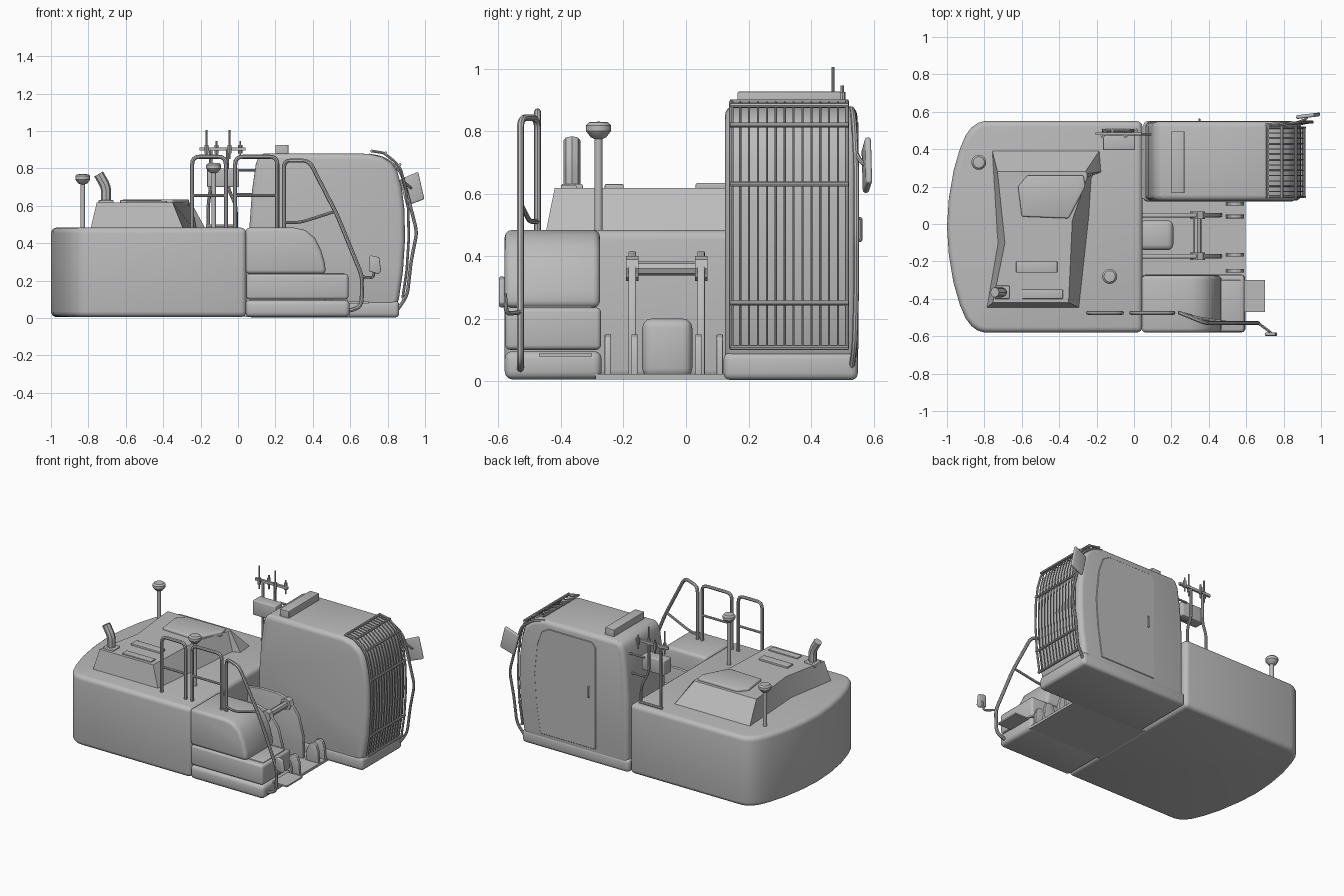
import bpy, bmesh, math
from mathutils import Vector

cube = bpy.data.objects.get("Cube")
if cube:
    bpy.data.objects.remove(cube, do_unlink=True)

GREY = (0.5, 0.5, 0.5, 1)
mat = bpy.data.materials.new("plain_grey")
mat.use_nodes = True
mat.diffuse_color = GREY
mat.node_tree.nodes["Principled BSDF"].inputs["Base Color"].default_value = GREY


def add_mesh(name, mesh):
    mesh.materials.clear()
    mesh.materials.append(mat)
    mesh.shade_smooth()
    mesh.set_sharp_from_angle(angle=math.radians(32))
    ob = bpy.data.objects.new(name, mesh)
    bpy.context.collection.objects.link(ob)
    return ob


def finish(name, bm, bevel=0, segments=3):
    bmesh.ops.recalc_face_normals(bm, faces=bm.faces)
    if bevel:
        edges = [e for e in bm.edges if e.calc_face_angle(0) > math.radians(35)]
        bmesh.ops.bevel(bm, geom=edges, offset=bevel, segments=segments,
                        profile=0.5, affect='EDGES', clamp_overlap=True)
    mesh = bpy.data.meshes.new(name)
    bm.to_mesh(mesh)
    bm.free()
    return add_mesh(name, mesh)


def loft(name, lower, upper, bevel=0, segments=3):
    bm = bmesh.new()
    a = [bm.verts.new(p) for p in lower]
    b = [bm.verts.new(p) for p in upper]
    bm.faces.new(a)
    bm.faces.new(b[::-1])
    for i in range(len(a)):
        j = (i + 1) % len(a)
        bm.faces.new((a[i], b[i], b[j], a[j]))
    return finish(name, bm, bevel, segments)


def plan(name, pts, z0, z1, bevel=0, segments=3):
    return loft(name, [(x, y, z0) for x, y in pts], [(x, y, z1) for x, y in pts], bevel, segments)


def side(name, pts, y0, y1, bevel=0, segments=3):
    return loft(name, [(x, y0, z) for x, z in pts], [(x, y1, z) for x, z in pts], bevel, segments)


def box(name, x, y, z, bevel=0):
    return plan(name, [(x[0], y[0]), (x[1], y[0]), (x[1], y[1]), (x[0], y[1])], z[0], z[1], bevel)


def tube(name, pts, r=0.011, bend=0.04):
    # Swept round bar with rounded bends
    pts = [Vector(p) for p in pts]
    path = [pts[0]]
    for p, q, s in zip(pts, pts[1:], pts[2:]):
        a = q + (p - q).normalized() * min(bend, (p - q).length * 0.45)
        b = q + (s - q).normalized() * min(bend, (s - q).length * 0.45)
        path += [a * (1 - t) ** 2 + q * 2 * t * (1 - t) + b * t * t for t in (0, 0.25, 0.5, 0.75, 1)]
    path.append(pts[-1])
    cu = bpy.data.curves.new(name, 'CURVE')
    cu.dimensions = '3D'
    cu.bevel_depth = r
    cu.bevel_resolution = 2
    cu.use_fill_caps = True
    sp = cu.splines.new('POLY')
    sp.points.add(len(path) - 1)
    for pt, co in zip(sp.points, path):
        pt.co = (*co, 1)
    tmp = bpy.data.objects.new(name + "_path", cu)
    bpy.context.collection.objects.link(tmp)
    dg = bpy.context.evaluated_depsgraph_get()
    mesh = bpy.data.meshes.new_from_object(tmp.evaluated_get(dg))
    bpy.data.objects.remove(tmp, do_unlink=True)
    return add_mesh(name, mesh)


def lathe(name, profile, x, y):
    bm = bmesh.new()
    vs = [bm.verts.new((x + r, y, z)) for r, z in profile]
    es = [bm.edges.new(p) for p in zip(vs, vs[1:])]
    bmesh.ops.spin(bm, geom=vs + es, cent=(x, y, 0), axis=(0, 0, 1), angle=math.tau, steps=24)
    bmesh.ops.remove_doubles(bm, verts=bm.verts, dist=0.0005)
    return finish(name, bm)


# Main body with bowed counterweight
MID = -0.015
tail = [(-0.8, 0.565), (-0.835, 0.555), (-0.87, 0.53), (-0.9, 0.49), (-0.93, 0.42),
        (-0.965, 0.3), (-0.99, 0.15)]
outline = ([(0.045, 0.565)] + tail + [(-1, 0)] + [(x, -y) for x, y in tail[::-1]] + [(0.045, -0.565)])
plan("main_body", [(x, y + MID) for x, y in outline], 0.005, 0.483, 0.03, 4)

# Engine hood
base = [(-.76, .40), (-.18, .40), (-.17, .28), (-.22, .26), (-.23, .1), (-.29, -.45), (-.79, -.45), (-.73, -.1)]
top = [(-.73, .28), (-.26, .28), (-.25, .27), (-.25, .25), (-.33, .02), (-.35, -.42), (-.755, -.42), (-.69, -.1)]
loft("engine_hood", [(x, y, 0.47) for x, y in base], [(x, y, 0.618) for x, y in top])
plan("hood_panel", [(-.62, .2), (-.57, .26), (-.27, .26), (-.26, .2), (-.35, .03), (-.6, .04)], .6, .634, .008)
box("hood_hatch_a", (-.63, -.41), (-.26, -.2), (.6, .63), .004)
box("hood_hatch_b", (-.6, -.38), (-.4, -.35), (.6, .626), .004)

# Exhaust and air intakes
tube("exhaust_pipe", [(-.705, -.365, .6), (-.705, -.365, .7), (-.745, -.365, .77)], .027, .03)
box("exhaust_foot", (-.745, -.665), (-.4, -.33), (.6, .63), .005)
for i, (x, y, z) in enumerate([(-.83, .33, .72), (-.13, -.28, .78)]):
    lathe(f"air_intake_{i}", [(0, .46), (.013, .46), (.013, z - .005), (.025, z), (.04, z + .02),
                              (.04, z + .038), (.03, z + .048), (0, z + .05)], x, y)

# Toolbox and steps on the right
side("toolbox_upper", [(.04, .235), (.04, .483), (.3, .483), (.36, .47), (.41, .43), (.445, .36), (.465, .29), (.47, .235)],
     -.58, -.275, .022)
box("toolbox_step", (.045, .59), (-.578, -.272), (.1, .235), .015)
box("toolbox_base", (.04, .597), (-.58, -.27), (.005, .096), .025)
box("foot_plate", (.57, .7), (-.47, -.3), (.078, .088))
box("step_tread", (.44, .57), (-.54, -.3), (.23, .24), .003)

# Boom mount
box("boom_floor", (.03, .595), (-.29, .14), (.005, .022))
bracket = [(.03, .01), (.03, .4), (.15, .415), (.27, .415), (.36, .39), (.43, .3), (.465, .17), (.47, .01)]
for tag, y in (("right", -.172), ("left", .048)):
    side(f"boom_bracket_{tag}", bracket, y - .012, y + .012, .004)
    tube(f"pin_boss_{tag}", [(.34, y - .02, .36), (.34, y + .02, .36)], .04)
tube("boom_pin", [(.34, -.17, .36), (.34, .05, .36)], .022)
box("swivel_cover", (.03, .21), (-.14, .02), (.01, .2), .03)
lug = [(.49, .01), (.5, .1), (.52, .14), (.545, .15), (.57, .14), (.585, .1), (.59, .01)]
for i, y in enumerate((-.25, -.165, .04, .108)):
    side(f"cylinder_lug_{i}", lug, y - .01, y + .01, .003)

# Cab
front = [(.84, .05), (.86, .1), (.882, .25), (.893, .42), (.89, .58), (.875, .7), (.85, .79), (.82, .83), (.77, .862), (.7, .878)]
side("cab", [(.06, .05)] + front + [(.14, .88), (.11, .865), (.095, .82), (.075, .68), (.062, .5)], .125, .548, .03, 4)
box("cab_base", (.05, .862), (.12, .55), (.003, .092), .022)
box("roof_light_bar", (.2, .27), (.165, .495), (.86, .926), .004)
door = [(.3, .1), (.3, .8), (.33, .83), (.66, .83), (.71, .8), (.745, .7), (.765, .5), (.75, .3), (.72, .1)]
side("cab_door", door, .54, .5515, .003, 1)
tube("door_handle", [(.35, .55, .45), (.35, .56, .45), (.35, .56, .52), (.35, .55, .52)], .005, .005)

# Front guard: bars follow the windscreen
guard = [(x + .02, z + .005) for x, z in front[1:-2]] + [(.78, .882), (.715, .893)]
for i in range(14):
    y = .145 + i * .37 / 13
    tube(f"guard_bar_{i}", [(x, y, z) for x, z in guard], .007 if i in (0, 13) else .0035, .01)
for i, (x, z) in enumerate([(.885, .107), (.903, .25), (.908, .63), (.866, .82), (.79, .882), (.715, .893)]):
    tube(f"guard_rail_{i}", [(x, .14, z), (x, .52, z)], .008)

# Grab bar and left mirror
tube("cab_grab_bar", [(.7, .53, .87), (.78, .535, .855), (.87, .54, .79), (.9, .545, .68), (.957, .545, .46),
                      (.925, .545, .3), (.905, .54, .12), (.85, .53, .04)], .009)
tube("left_mirror_arm", [(.88, .545, .73), (.92, .56, .7), (.93, .58, .69)], .007)
mirror = side("left_mirror", [(.865, .74), (.963, .782), (.997, .635), (.9, .6)], .565, .585, .008)
for v in mirror.data.vertices:
    v.co.y += .12 * (v.co.x - .9)

# Walkway railings
for i, (a, b) in enumerate([(-.245, -.065), (-.015, .21)]):
    y = -.475
    tube(f"railing_{i}", [(a, y, .47), (a, y, .862), (b, y, .862), (b, y, .47)])
    tube(f"railing_mid_{i}", [(a, y, .655), (b, y, .655)], .008)
tube("step_handrail", [(.245, -.475, .47), (.245, -.475, .842), (.38, -.53, .842), (.53, -.53, .55),
                       (.665, -.53, .22), (.66, -.53, .06), (.58, -.53, .035)])
tube("step_handrail_mid", [(.245, -.475, .51), (.33, -.5, .51), (.52, -.53, .57)], .008)

# Right mirror
tube("right_mirror_arm", [(.665, -.53, .22), (.725, -.575, .215), (.73, -.58, .28)], .007, .02)
side("right_mirror", [(.7, .25), (.7, .325), (.71, .335), (.755, .325), (.765, .25), (.75, .235)], -.598, -.58, .005)

# Antenna rack and its box
for i, x in enumerate((-.16, -.01)):
    tube(f"rack_post_{i}", [(x, .5, .47), (x, .5, .6), (x * .6 - .05, .48, .7), (x * .6 - .05, .48, .9)], .009)
tube("rack_foot", [(-.17, .5, .49), (.0, .5, .49)], .009)
box("rack_box", (-.165, .005), (.395, .475), (.7, .8), .006)
box("rack_crossbar", (-.205, .04), (.475, .49), (.895, .912))
for i, x in enumerate((-.168, -.115, -.045, .012)):
    y = .47 + .03 * (i % 2)
    tube(f"antenna_{i}", [(x, y, .85), (x, y, 1.005 if i % 2 == 0 else .945)], .005)
    tube(f"antenna_socket_{i}", [(x, y, .88), (x, y, .925)], .011)
for i, z in enumerate((.66, .79)):
    tube(f"cab_rear_rail_{i}", [(-.02, .48, z), (.1, .48, z)], .007)
